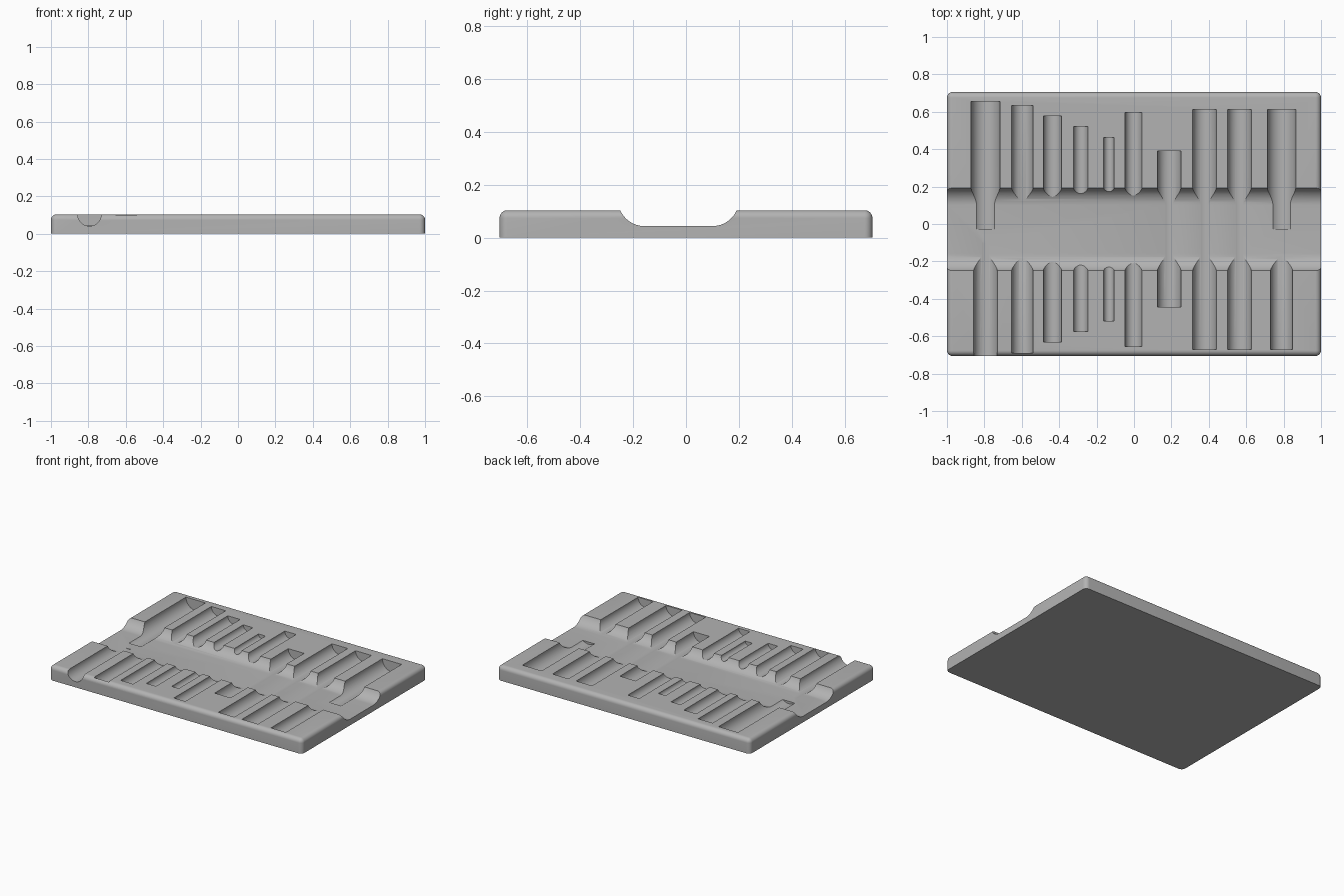
import bpy, bmesh, math
from mathutils import Matrix

cube = bpy.data.objects.get("Cube")
if cube:
    bpy.data.objects.remove(cube, do_unlink=True)

WIDTH, DEPTH, TOP, FLOOR = 2.0, 1.411, 0.104, 0.044

grey = bpy.data.materials.new("matte_grey")
grey.use_nodes = True
colour = (0.45, 0.45, 0.45, 1)
grey.diffuse_color = colour
grey.node_tree.nodes["Principled BSDF"].inputs["Base Color"].default_value = colour


def make_object(name, bm):
    bmesh.ops.recalc_face_normals(bm, faces=bm.faces)
    mesh = bpy.data.meshes.new(name)
    bm.to_mesh(mesh)
    bm.free()
    mesh.materials.append(grey)
    obj = bpy.data.objects.new(name, mesh)
    bpy.context.collection.objects.link(obj)
    return obj


def cylinder_cutter(x, radius, y0, y1):
    """Round bar along y, with its axis level with the tray top."""
    bm = bmesh.new()
    place = Matrix.Translation((x, (y0 + y1) / 2, TOP)) @ Matrix.Rotation(math.pi / 2, 4, 'X')
    bmesh.ops.create_cone(bm, cap_ends=True, segments=64, radius1=radius,
                          radius2=radius, depth=y1 - y0, matrix=place)
    return make_object("slot_cutter", bm)


def channel_cutter():
    """Flat floor with a concave arc rising to each side, swept along x."""
    bm = bmesh.new()
    r, steps = 0.1, 16
    sweep = math.radians(66)
    front = [(-0.157 - r * math.sin(sweep * i / steps),
              FLOOR + r - r * math.cos(sweep * i / steps)) for i in range(steps + 1)]
    back = [(-0.057 - y, z) for y, z in front]
    # carry the walls straight up, clear of the tray
    front.append((front[-1][0], 0.3))
    back.append((back[-1][0], 0.3))
    outline = front[::-1] + back
    face = bm.faces.new([bm.verts.new((-1.2, y, z)) for y, z in outline])
    grown = bmesh.ops.extrude_face_region(bm, geom=[face])["geom"]
    bmesh.ops.translate(bm, vec=(2.4, 0, 0),
                        verts=[v for v in grown if isinstance(v, bmesh.types.BMVert)])
    return make_object("channel_cutter", bm)


# Tray: slab with rounded upright and top edges, sharp underneath
bm = bmesh.new()
bmesh.ops.create_cube(bm, size=1, matrix=Matrix.Translation((0, 0, TOP / 2))
                      @ Matrix.Diagonal((WIDTH, DEPTH, TOP, 1)))
edges = [e for e in bm.edges if max(v.co.z for v in e.verts) > TOP / 2]
bmesh.ops.bevel(bm, geom=edges, offset=0.03, segments=8, profile=0.5, affect='EDGES')
tray = make_object("slotted_tray", bm)

# Slots: x, radius, front end, back end
slots = [
    (-0.794, 0.063, -0.80, -0.10), (-0.794, 0.077, -0.028, 0.656),
    (-0.597, 0.057, -0.69, 0.633), (-0.436, 0.049, -0.632, 0.577),
    (-0.285, 0.038, -0.575, 0.521), (-0.134, 0.028, -0.518, 0.463),
    (-0.003, 0.045, -0.655, 0.597), (0.188, 0.063, -0.443, 0.389),
    (0.377, 0.063, -0.67, 0.613), (0.564, 0.063, -0.67, 0.613),
    (0.789, 0.059, -0.67, -0.10), (0.789, 0.076, -0.028, 0.613),
]
cutters = [channel_cutter()] + [cylinder_cutter(*s) for s in slots]
for cutter in cutters:
    cutter.hide_render = True
    mod = tray.modifiers.new(cutter.name, 'BOOLEAN')
    mod.operation = 'DIFFERENCE'
    mod.solver = 'EXACT'
    mod.object = cutter

# Apply the cuts and drop the cutters
bpy.context.view_layer.update()
evaluated = tray.evaluated_get(bpy.context.evaluated_depsgraph_get())
result = bpy.data.meshes.new_from_object(evaluated)
tray.modifiers.clear()
tray.data = result
for cutter in cutters:
    bpy.data.objects.remove(cutter, do_unlink=True)

bpy.ops.object.select_all(action='DESELECT')
tray.select_set(True)
bpy.context.view_layer.objects.active = tray
bpy.ops.object.shade_smooth_by_angle(angle=math.radians(25))
